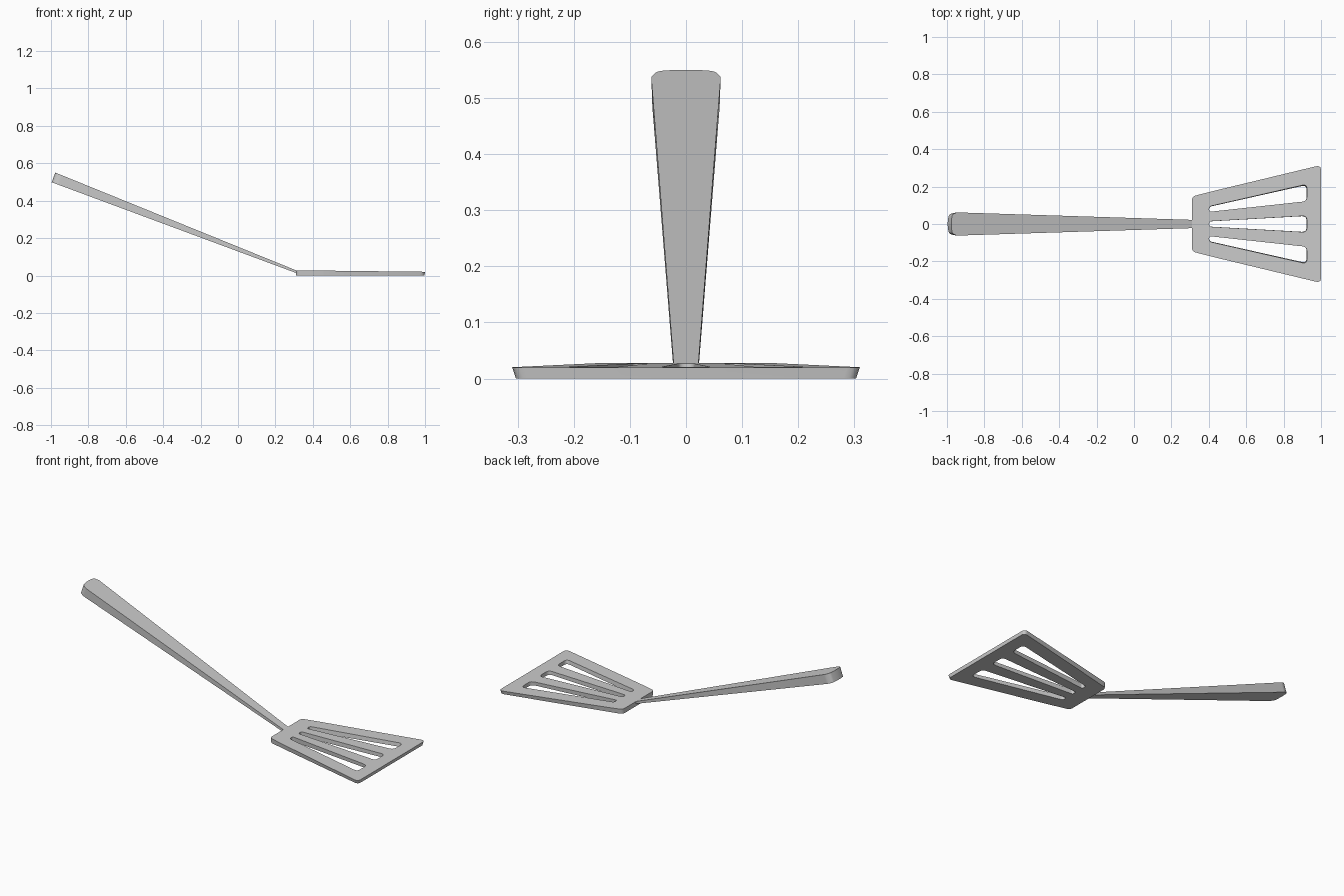
import bpy, bmesh
from mathutils import Vector

if "Cube" in bpy.data.objects:
    bpy.data.objects.remove(bpy.data.objects["Cube"])


def rounded(corners, seg=5):
    """Outline from (x, y, radius) corners, each corner softened by a quadratic arc."""
    out = []
    for i, (x, y, r) in enumerate(corners):
        p = Vector((x, y))
        a = Vector(corners[i - 1][:2]) - p
        b = Vector(corners[(i + 1) % len(corners)][:2]) - p
        if r == 0:
            out.append(p)
            continue
        s, e = p + a.normalized() * r, p + b.normalized() * r
        for k in range(seg + 1):
            t = k / seg
            out.append(s * (1 - t) ** 2 + p * 2 * t * (1 - t) + e * t * t)
    return out


def plate(name, loops, low, high):
    """Solid from an outline plus hole loops; low and high place the 2D points in 3D."""
    bm = bmesh.new()
    walls = []
    for place in (low, high):
        edges, rings = [], []
        for loop in loops:
            vs = [bm.verts.new(place(p)) for p in loop]
            edges += [bm.edges.new((vs[i - 1], vs[i])) for i in range(len(vs))]
            rings.append(vs)
        bmesh.ops.triangle_fill(bm, edges=edges, use_beauty=True, normal=(0, 0, 1))
        walls.append(rings)
    for a, b in zip(*walls):
        for i in range(len(a)):
            bm.faces.new((a[i - 1], a[i], b[i], b[i - 1]))
    bmesh.ops.recalc_face_normals(bm, faces=bm.faces[:])
    me = bpy.data.meshes.new(name)
    bm.to_mesh(me)
    bm.free()
    ob = bpy.data.objects.new(name, me)
    bpy.context.collection.objects.link(ob)
    bpy.ops.object.select_all(action='DESELECT')
    ob.select_set(True)
    bpy.context.view_layer.objects.active = ob
    bpy.ops.object.shade_smooth_by_angle(angle=0.5)


# Blade: fan-shaped slotted plate, thinner at the tip, sides leaning out a little
outline = [(0.31, -0.147, 0.02), (0.41, -0.173, 0.06), (1.0, -0.315, 0.028),
           (1.0, 0.315, 0.028), (0.41, 0.173, 0.06), (0.31, 0.147, 0.02)]
centre = [(0.402, -0.014, 0.013), (0.925, -0.044, 0.025),
          (0.925, 0.044, 0.025), (0.402, 0.014, 0.013)]
side = [(0.402, 0.065, 0.013), (0.925, 0.122, 0.025),
        (0.925, 0.213, 0.025), (0.402, 0.094, 0.013)]
mirrored = [(x, -y, r) for x, y, r in reversed(side)]
plate("blade", [rounded(c) for c in (outline, centre, side, mirrored)],
      lambda p: (p.x - 0.003 * (p.x > 0.9), p.y * 0.979, 0),
      lambda p: (p.x, p.y, 0.028 - 0.008 * (p.x - 0.31) / 0.69))


# Handle: sloping bar, wider and thicker towards its rounded end
def handle_low(p):
    t = (0.315 - p.x) / 1.296
    return (0.315 - t * 1.315, p.y * (1 - 0.03 * t), 0.012 + 0.488 * t)


def handle_high(p):
    return (p.x, p.y, 0.026 + 0.526 * (0.315 - p.x) / 1.296)


plan = [(0.315, -0.022, 0), (0.315, 0.022, 0), (-0.947, 0.062, 0.008),
        (-0.971, 0.051, 0.01), (-0.981, 0.0, 0.04), (-0.971, -0.051, 0.01),
        (-0.947, -0.062, 0.008)]
plate("handle", [rounded(plan)], handle_low, handle_high)
